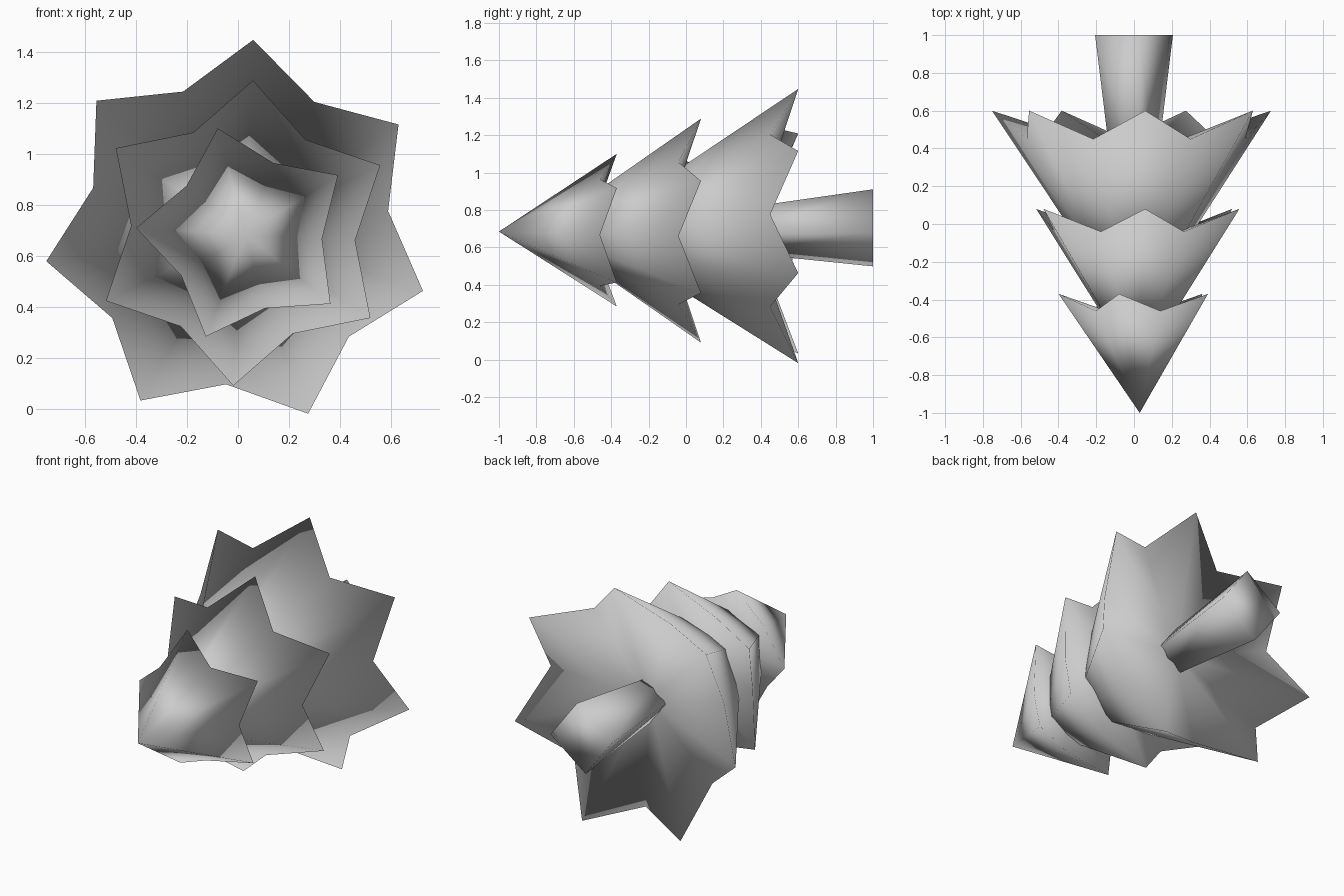
import bpy, bmesh
from math import sin, cos, pi, radians

cube = bpy.data.objects.get("Cube")
if cube:
    bpy.data.objects.remove(cube, do_unlink=True)

grey = bpy.data.materials.new("light grey")
grey.use_nodes = True
COLOUR = (0.6, 0.6, 0.6, 1)
grey.diffuse_color = COLOUR
grey.node_tree.nodes["Principled BSDF"].inputs["Base Color"].default_value = COLOUR


def finish(name, bm):
    bmesh.ops.recalc_face_normals(bm, faces=bm.faces)
    mesh = bpy.data.meshes.new(name)
    bm.to_mesh(mesh)
    bm.free()
    mesh.materials.append(grey)
    mesh.shade_smooth()
    obj = bpy.data.objects.new(name, mesh)
    bpy.context.collection.objects.link(obj)


def ring(bm, centre, count, start, radii, depths):
    """Loop of vertices around the y axis, alternating between radii and depths."""
    verts = []
    for i in range(count):
        a = radians(start) + 2 * pi * i / count
        r, y = radii[i % len(radii)], depths[i % len(depths)]
        verts.append(bm.verts.new((centre[0] + r * cos(a), y, centre[1] + r * sin(a))))
    return verts


def tier(name, centre, points, start, radii, depths, apex, base):
    """Star-rimmed cone closed by a slightly hollow underside."""
    bm = bmesh.new()
    rim = ring(bm, centre, points * 2, start, radii, depths)
    for y in (apex, base):
        hub = bm.verts.new((centre[0], y, centre[1]))
        for i, v in enumerate(rim):
            bm.faces.new((hub, v, rim[(i + 1) % len(rim)]))
    finish(name, bm)


# Three tiers of branches, tip towards the front
tier("top_branches", (0.03, 0.685), 5, 104.7, (0.43, 0.30), (-0.37, -0.46), -1.0, -0.52)
tier("middle_branches", (0.02, 0.69), 6, 86.3, (0.60, 0.44), (0.08, -0.04), -0.78, -0.12)
tier("lower_branches", (0.0, 0.69), 7, 85.5, (0.76, 0.595), (0.60, 0.45), -0.53, 0.35)

# Four-sided trunk, flaring towards its foot
bm = bmesh.new()
inner = ring(bm, (0, 0.69), 4, -8, (0.115,), (0.25,))
outer = ring(bm, (0, 0.705), 4, -8, (0.208,), (1.0,))
for i in range(4):
    j = (i + 1) % 4
    bm.faces.new((inner[i], inner[j], outer[j], outer[i]))
bm.faces.new(inner)
bm.faces.new(outer)
finish("trunk", bm)
